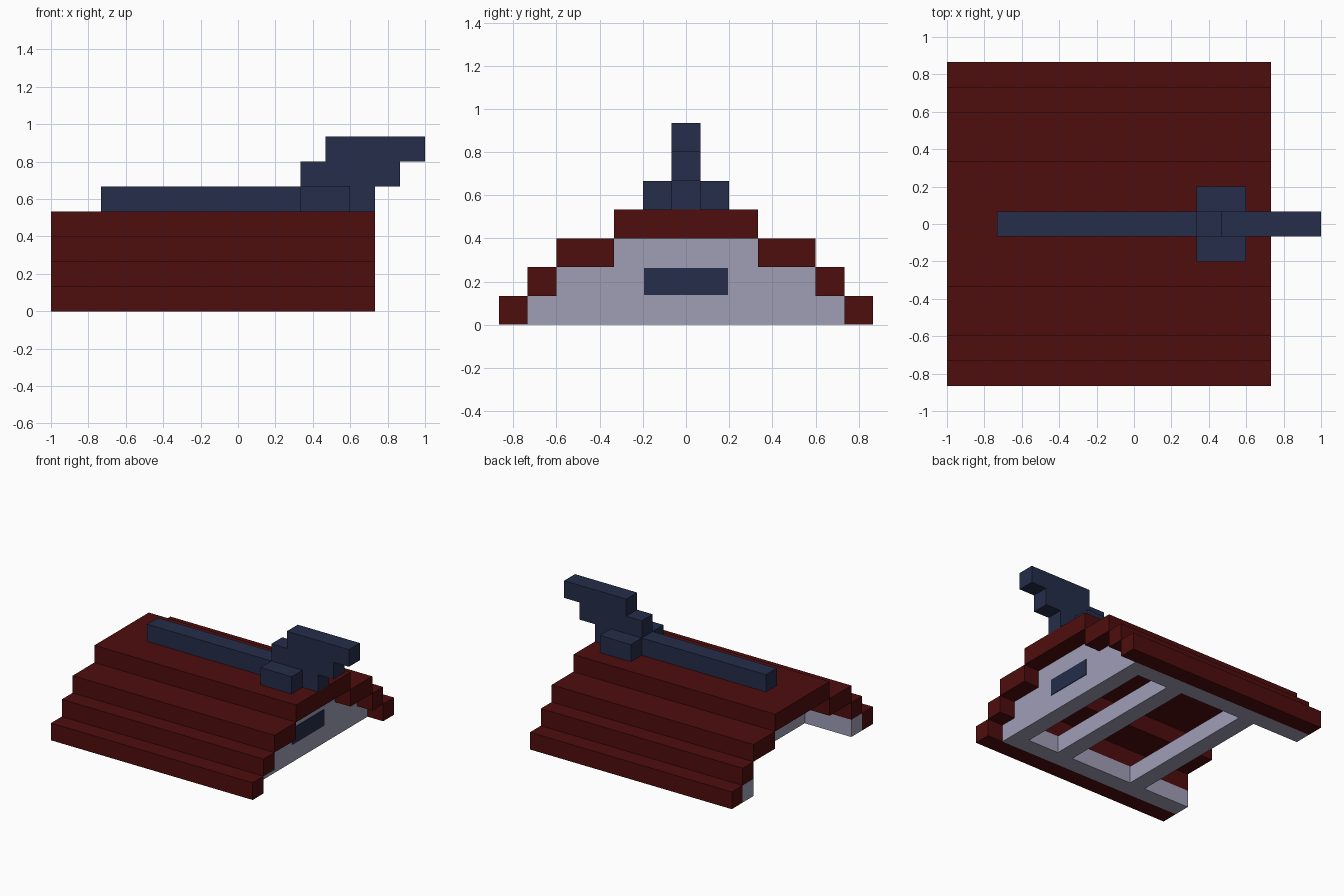
import bpy

U = 2 / 15  # one block; the model is 15 blocks long

if "Cube" in bpy.data.objects:
    bpy.data.objects.remove(bpy.data.objects["Cube"], do_unlink=True)


def make_material(name, rgb):
    mat = bpy.data.materials.new(name)
    mat.use_nodes = True
    mat.diffuse_color = (*rgb, 1)
    mat.node_tree.nodes["Principled BSDF"].inputs["Base Color"].default_value = (*rgb, 1)
    return mat


RED = make_material("dark red", (0.076, 0.004, 0.004))
STONE = make_material("pale lilac grey", (0.350, 0.342, 0.468))
NAVY = make_material("navy", (0.018, 0.027, 0.069))


def prism(name, profile, axis, start, end, mat):
    """Extrude a 2D profile along x (profile is y, z) or y (profile is x, z); all in blocks."""
    def place(p, d):
        return (d * U, p[0] * U, p[1] * U) if axis == "x" else (p[0] * U, d * U, p[1] * U)
    n = len(profile)
    verts = [place(p, d) for d in (start, end) for p in profile]
    faces = [list(range(n))[::-1], list(range(n, 2 * n))]
    faces += [(i, (i + 1) % n, n + (i + 1) % n, n + i) for i in range(n)]
    if axis == "y":
        faces = [tuple(reversed(f)) for f in faces]
    mesh = bpy.data.meshes.new(name)
    mesh.from_pydata(verts, [], faces)
    mesh.materials.append(mat)
    obj = bpy.data.objects.new(name, mesh)
    bpy.context.collection.objects.link(obj)
    return obj


def box(name, x, y, z, mat):
    profile = [(y[0], z[0]), (y[1], z[0]), (y[1], z[1]), (y[0], z[1])]
    return prism(name, profile, "x", x[0], x[1], mat)


def mirrored(name, x, y, z, mat):
    """A box on the +y side and its twin on the -y side."""
    box("back_" + name, x, y, z, mat)
    box("front_" + name, x, (-y[1], -y[0]), z, mat)


# Stepped roof: three steps on each side and a flat ridge
ROOF_X = (-7.5, 5.5)
for i, (inner, outer) in enumerate([(5.5, 6.5), (4.5, 5.5), (2.5, 4.5)]):
    mirrored(f"roof_step_{i + 1}", ROOF_X, (inner, outer), (i, i + 1), RED)
box("roof_ridge", ROOF_X, (-2.5, 2.5), (3, 4), RED)

# Base frame: long rails and cross beams
mirrored("base_rail", (-7.5, 3.5), (4.5, 5.5), (0, 1), STONE)
for i, x in enumerate((-4.5, 0.5)):
    box(f"cross_beam_{i + 1}", (x, x + 1), (-4.5, 4.5), (0, 1), STONE)

# Gable wall, one block thick, set back under the roof
half = [(5.5, 0), (5.5, 1), (4.5, 1), (4.5, 2), (2.5, 2), (2.5, 3)]
prism("gable_wall", half + [(-y, z) for y, z in reversed(half)], "x", 3.5, 4.5, STONE)
box("gable_window", (4.5, 4.54), (-1.46, 1.46), (1.03, 1.97), NAVY)

# Ridge ornament: beam along the ridge rising into a forward horn
crest = [(-5.5, 4), (5.5, 4), (5.5, 5), (6.5, 5), (6.5, 6), (7.5, 6),
         (7.5, 7), (3.5, 7), (3.5, 6), (2.5, 6), (2.5, 5), (-5.5, 5)]
prism("ridge_crest", crest, "y", -0.5, 0.5, NAVY)
mirrored("crest_arm", (2.5, 4.5), (0.5, 1.5), (4, 5), NAVY)
